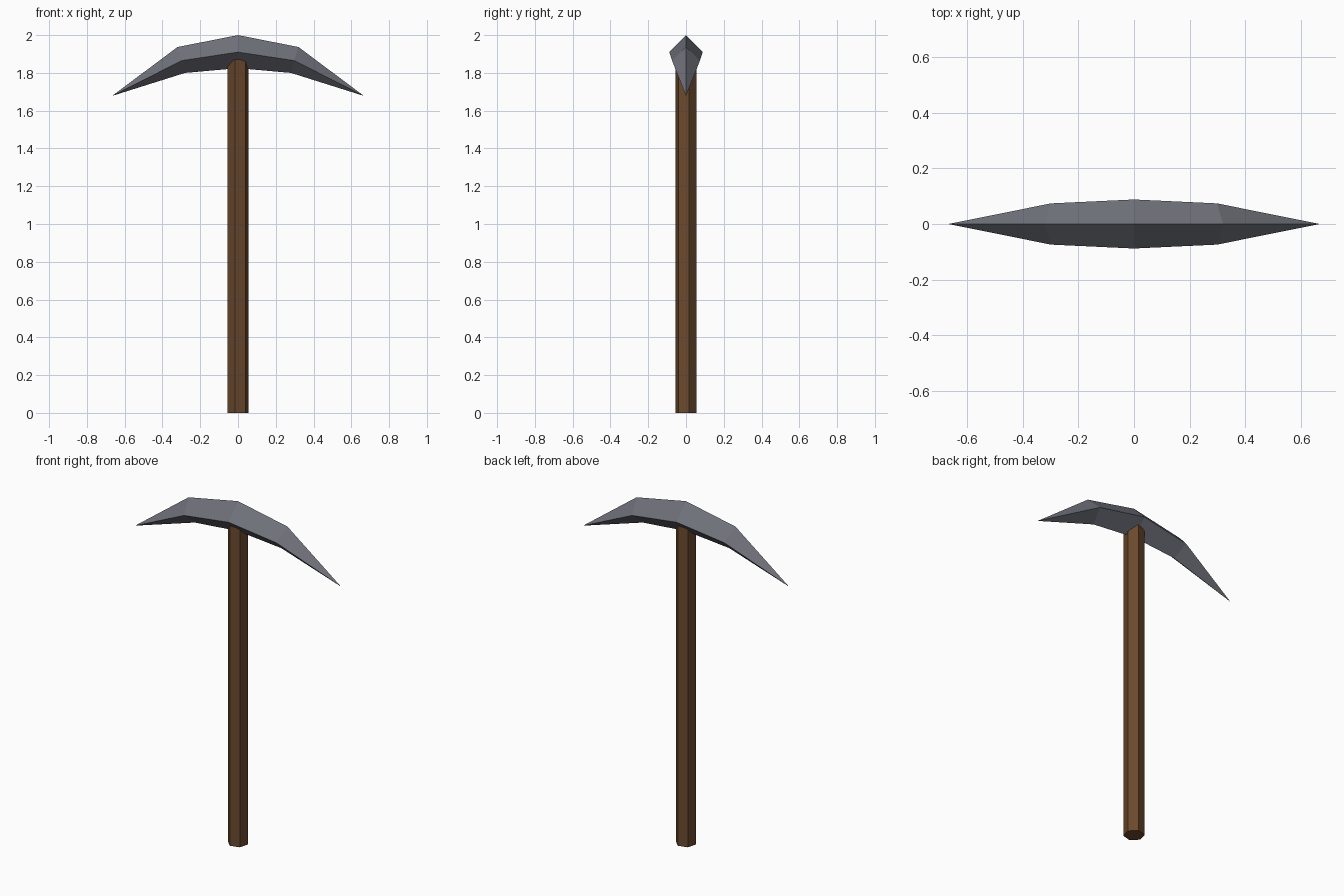
import bpy
import bmesh
import math
from mathutils import Vector

cube = bpy.data.objects.get("Cube")
if cube:
    bpy.data.objects.remove(cube, do_unlink=True)


def make_material(name, rgb):
    mat = bpy.data.materials.new(name)
    mat.use_nodes = True
    mat.diffuse_color = (*rgb, 1)
    mat.node_tree.nodes["Principled BSDF"].inputs["Base Color"].default_value = (*rgb, 1)
    return mat


def add_object(name, bm, mat):
    bmesh.ops.recalc_face_normals(bm, faces=bm.faces)
    mesh = bpy.data.meshes.new(name)
    bm.to_mesh(mesh)
    bm.free()
    mesh.materials.append(mat)
    obj = bpy.data.objects.new(name, mesh)
    bpy.context.collection.objects.link(obj)
    return obj


def bridge(bm, ring_a, ring_b):
    """Join two rings of equal length with a band of quads."""
    n = len(ring_a)
    for i in range(n):
        j = (i + 1) % n
        bm.faces.new((ring_a[i], ring_a[j], ring_b[j], ring_b[i]))


wood = make_material("brown wood", (0.145, 0.066, 0.026))
iron = make_material("grey iron", (0.16, 0.165, 0.195))

# Handle: six-sided shaft, turned a little about its own axis
bm = bmesh.new()
rings = []
for z in (0, 1.87):
    angles = [math.radians(15 + 60 * i) for i in range(6)]
    rings.append([bm.verts.new((0.057 * math.cos(a), 0.057 * math.sin(a), z))
                  for a in angles])
    bm.faces.new(rings[-1])
bridge(bm, *rings)
add_object("handle", bm, wood)

# Head: diamond sections along an arc, drawn to a point at each end
bm = bmesh.new()


def diamond(top, side, bottom, half_width):
    """Each corner is (x, z); the two sides share one corner position."""
    return [bm.verts.new(Vector(p)) for p in (
        (top[0], 0, top[1]),
        (side[0], half_width, side[1]),
        (bottom[0], 0, bottom[1]),
        (side[0], -half_width, side[1]))]


middle = diamond((0, 2.0), (0, 1.91), (0, 1.825), 0.088)
for s in (-1, 1):
    shoulder = diamond((s * 0.32, 1.937), (s * 0.298, 1.865), (s * 0.28, 1.80), 0.074)
    bridge(bm, middle, shoulder)
    tip = bm.verts.new((s * 0.667, 0, 1.678))
    for i in range(4):
        bm.faces.new((shoulder[i], shoulder[(i + 1) % 4], tip))
add_object("pick_head", bm, iron)
